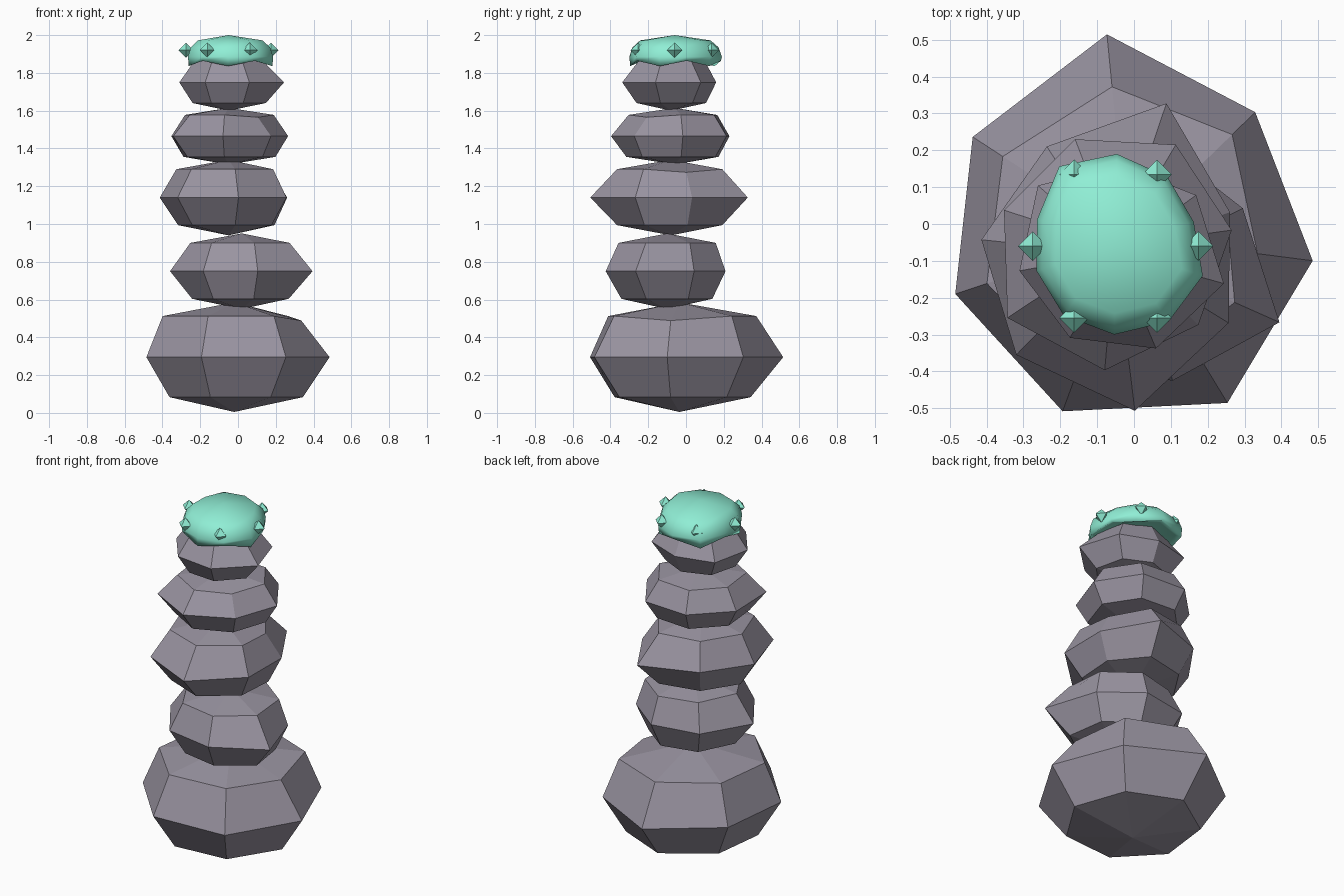
import bpy, bmesh, math
from math import sin, cos, radians, pi

if "Cube" in bpy.data.objects:
    bpy.data.objects.remove(bpy.data.objects["Cube"])


def material(name, color):
    m = bpy.data.materials.new(name)
    m.diffuse_color = color
    m.use_nodes = True
    m.node_tree.nodes["Principled BSDF"].inputs["Base Color"].default_value = m.diffuse_color
    return m


STONE = material("stone_grey", (0.32, 0.295, 0.355, 1))
MOSS = material("mint_moss", (0.28, 0.86, 0.67, 1))


def skin_rings(name, bottom, rings, top, mat):
    """Skin stacked rings of points, closing both ends with a pole."""
    bm = bmesh.new()
    vr = [[bm.verts.new(p) for p in ring] for ring in rings]
    b, t = bm.verts.new(bottom), bm.verts.new(top)
    n = len(vr[0])
    for i in range(n):
        j = (i + 1) % n
        bm.faces.new((b, vr[0][j], vr[0][i]))
        bm.faces.new((t, vr[-1][i], vr[-1][j]))
        for lo, hi in zip(vr, vr[1:]):
            bm.faces.new((lo[i], lo[j], hi[j], hi[i]))
    me = bpy.data.meshes.new(name)
    bm.to_mesh(me)
    bm.free()
    me.materials.append(mat)
    ob = bpy.data.objects.new(name, me)
    bpy.context.collection.objects.link(ob)
    return ob


def stone(name, centre, half_h, phase, radii, f_low, f_up, chips=()):
    """Seven-sided boulder: irregular belt, smaller ring above and below.
    chips lists upper corners that are pulled in towards the centre."""
    cx, cy, cz = centre
    mean = sum(radii) / 7

    def ring(rs, dz, chips=()):
        pts = []
        for i, r in enumerate(rs):
            a, k = radians(phase) + i * 2 * pi / 7, .89 if i in chips else 1
            pts.append((cx + k * r * cos(a), cy + k * r * sin(a), cz + k * dz))
        return pts
    low = [f_low * (0.6 * mean + 0.4 * r) for r in radii]
    up = [f_up * (0.8 * mean + 0.2 * r) for r in radii]
    skin_rings(name, (cx, cy, cz - half_h),
               [ring(low, -0.73 * half_h), ring(radii, 0), ring(up, 0.75 * half_h, chips)],
               (cx, cy, cz + half_h), STONE)


# Stacked stones, bottom to top
stone("base_stone", (-0.02, -0.035, 0.295), 0.29, -7.3,
      (.509, .486, .552, .498, .490, .504, .527), .72, .79, (0,))
stone("second_stone", (0.02, -0.10, 0.75), 0.20, -24,
      (.41, .31, .315, .34, .38, .34, .336), .73, .77)
stone("third_stone", (-0.05, -0.08, 1.14), 0.20, -83,
      (.43, .36, .33, .43, .345, .366, .385), .72, .74, (2,))
stone("fourth_stone", (-0.05, -0.06, 1.465), 0.15, -95,
      (.338, .31, .318, .32, .31, .318, .352), .78, .75, (1,))
stone("top_stone", (-0.05, -0.08, 1.75), 0.15, -15.5,
      (.305, .27, .24, .28, .265, .26, .28), .72, .68)

# Smooth moss cap with a scalloped rim, widest at the rim
CX, CY = -0.05, -0.06
outline = (.222, .235, .25, .265, .225, .225, .235, .24, .25, .25)
profile = ((.86, 1.86, .008), (.98, 1.85, .014), (1.0, 1.885, 0),
           (.93, 1.935, 0), (.76, 1.972, 0))
rings = []
for f, z, wave in profile:
    rings.append([(CX + f * r * cos(i * pi / 5 + .3),
                   CY + f * r * sin(i * pi / 5 + .3),
                   z + wave * (-1) ** i) for i, r in enumerate(outline)])
cap = skin_rings("moss_cap", (CX, CY, 1.875), rings, (CX, CY, 2.0), MOSS)
cap.data.polygons.foreach_set("use_smooth", [True] * len(cap.data.polygons))

# Six small buds around the cap
for k in range(6):
    a = k * pi / 3
    x, y, z, s = CX + .225 * cos(a), CY + .225 * sin(a), 1.92, .04
    belt = [(x + s * cos(q * pi / 2), y + s * sin(q * pi / 2), z) for q in range(4)]
    skin_rings(f"bud_{k + 1}", (x, y, z - s), [belt], (x, y, z + s), MOSS)
